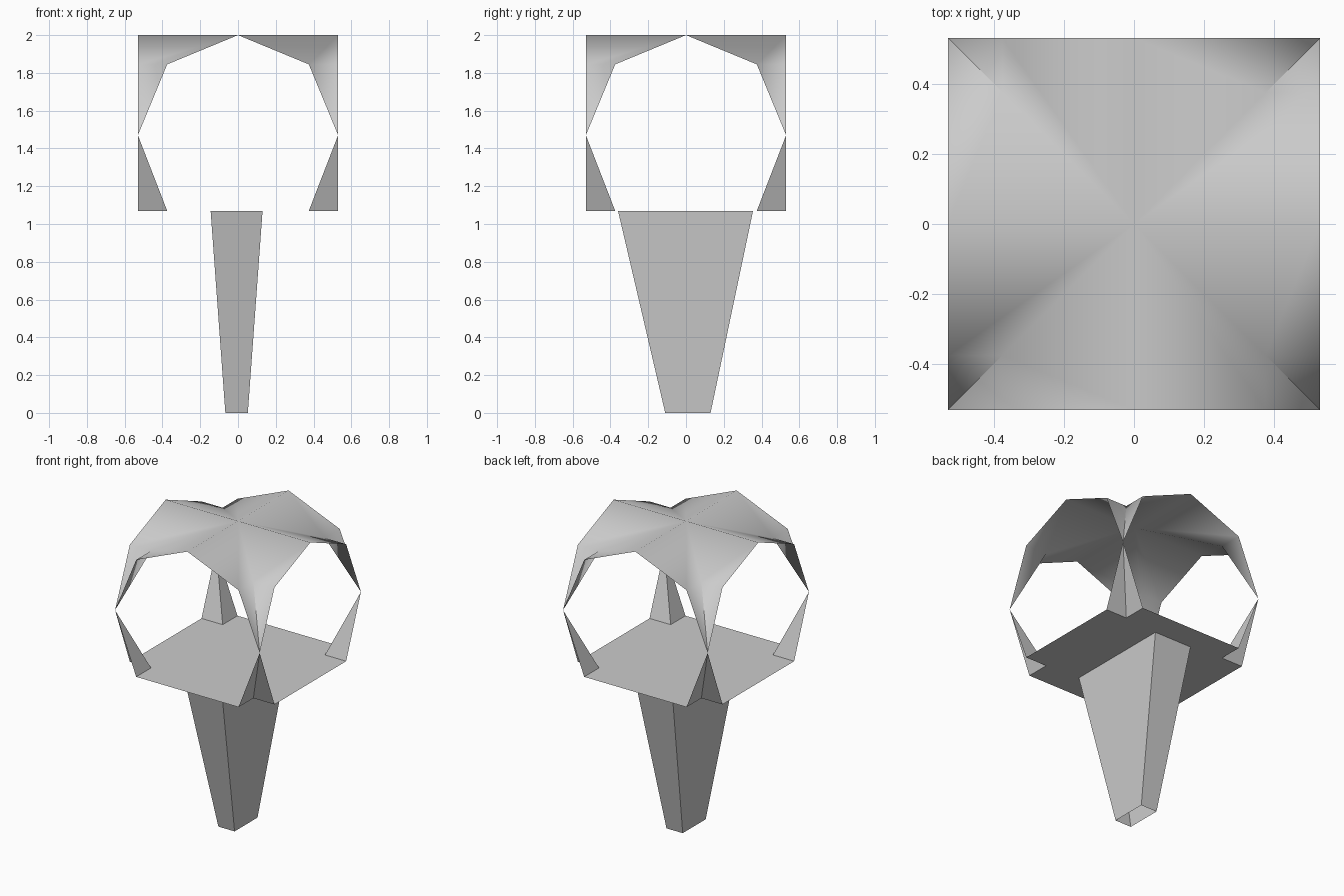
import bpy, bmesh
from math import radians
from mathutils import Matrix

if "Cube" in bpy.data.objects:
    bpy.data.objects.remove(bpy.data.objects["Cube"])

R, H = 0.53, 0.375            # half width of the canopy, octagon shoulder
TOP, SPRING, SHOULDER, FLOOR = 2.0, 1.47, 1.845, 1.07


def add_faces(bm, faces, matrix=Matrix(), flip=False):
    for pts in faces:
        verts = [bm.verts.new(matrix @ Matrix.Translation(p).to_translation()) for p in pts]
        bm.faces.new(verts[::-1] if flip else verts)


def fourfold(name, faces, smooth_angle=None):
    """Mirror a half bay across x, then repeat it on all four sides."""
    bm = bmesh.new()
    mirror = Matrix.Scale(-1, 4, (1, 0, 0))
    for i in range(4):
        turn = Matrix.Rotation(radians(90 * i), 4, 'Z')
        add_faces(bm, faces, turn)
        add_faces(bm, faces, turn @ mirror, flip=True)
    return finish(name, bm, smooth_angle)


def finish(name, bm, smooth_angle=None):
    bmesh.ops.remove_doubles(bm, verts=bm.verts, dist=1e-4)
    mesh = bpy.data.meshes.new(name)
    bm.to_mesh(mesh)
    bm.free()
    obj = bpy.data.objects.new(name, mesh)
    bpy.context.collection.objects.link(obj)
    if smooth_angle:
        bpy.ops.object.select_all(action='DESELECT')
        obj.select_set(True)
        bpy.context.view_layer.objects.active = obj
        bpy.ops.object.shade_smooth_by_angle(angle=radians(smooth_angle))
    return obj


# Groin-vault canopy: two crossing octagonal tunnels
fourfold("vault_canopy", [
    [(0, 0, TOP), (0, -R, TOP), (H, -R, SHOULDER), (H, -H, SHOULDER)],
    [(H, -H, SHOULDER), (H, -R, SHOULDER), (R, -R, SPRING)],
], smooth_angle=50)

# Corner supports: the tunnel walls narrowing below the spring points
fourfold("corner_supports", [
    [(R, -R, SPRING), (H, -R, FLOOR), (H, -H, FLOOR)],
])

# Cross-shaped platform with notched corners
fourfold("platform", [
    [(0, 0, FLOOR), (0, -R, FLOOR), (H, -R, FLOOR), (H, -H, FLOOR)],
])


# Tapered pedestal, an open-ended four-sided tube
def rect(x0, x1, y0, y1, z):
    return [(x0, y0, z), (x1, y0, z), (x1, y1, z), (x0, y1, z)]


low = rect(-0.067, 0.052, -0.11, 0.13, 0)
high = rect(-0.145, 0.13, -0.36, 0.355, FLOOR)
bm = bmesh.new()
add_faces(bm, [[low[i], low[(i + 1) % 4], high[(i + 1) % 4], high[i]] for i in range(4)])
finish("pedestal", bm)
